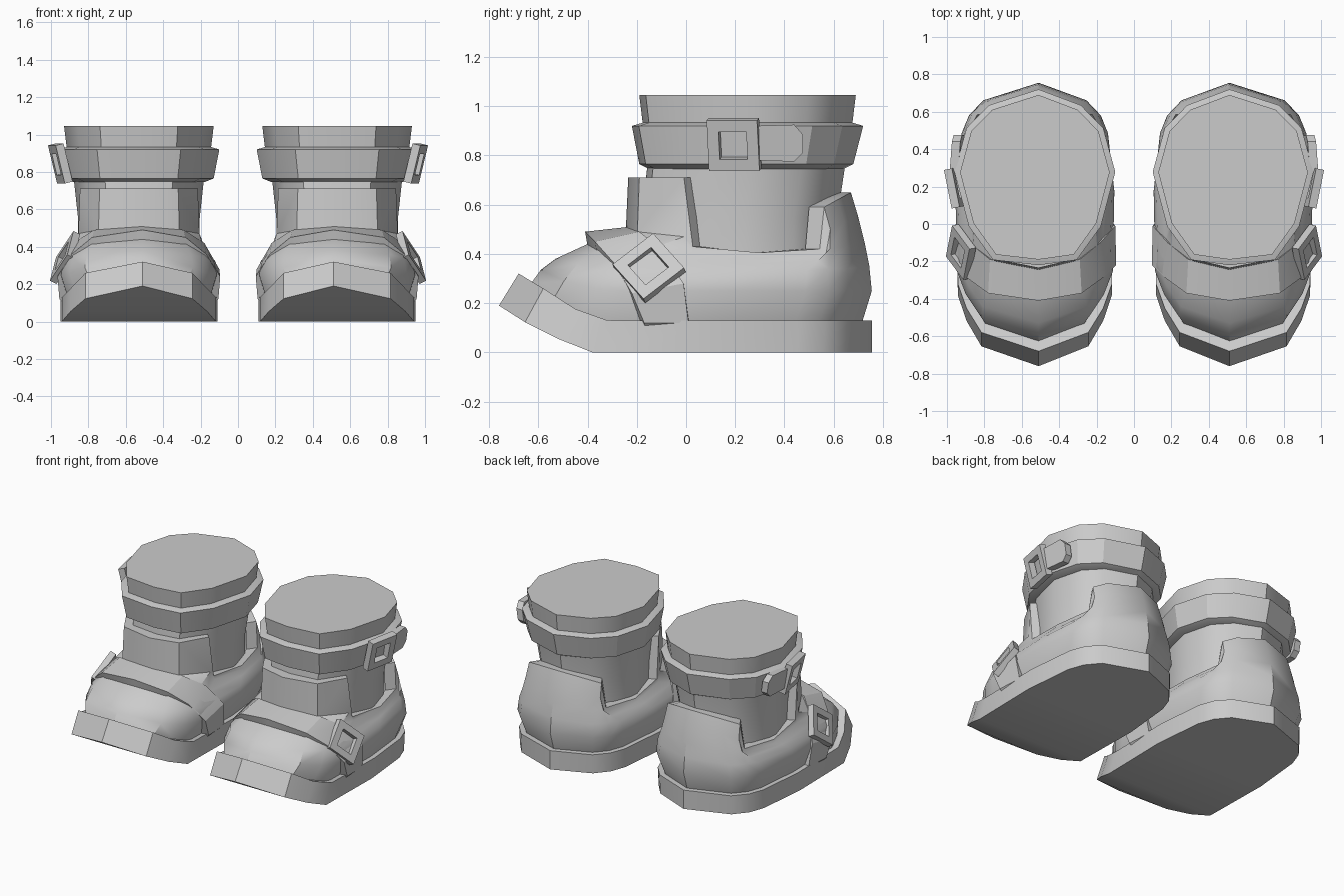
import bpy, bmesh, math
from mathutils import Vector

cube = bpy.data.objects.get("Cube")
if cube:
    bpy.data.objects.remove(cube)

CENTRE = 0.53   # x of one boot, the other is mirrored
APEX = -0.02    # toe and heel points lean towards the middle

grey = bpy.data.materials.new("plain grey")
grey.use_nodes = True
grey.diffuse_color = (0.6, 0.6, 0.6, 1)
grey.node_tree.nodes["Principled BSDF"].inputs["Base Color"].default_value = (0.6, 0.6, 0.6, 1)

# Half outlines from front point to back point: (width share, length share)
FOOT = [(0, 0), (.68, .07), (.87, .16), (.98, .25), (1, .57), (.92, .8), (.83, .87), (.65, .93), (0, 1)]
ANKLE = [(0, 0), (.6, .05), (.9, .25), (.93, .29), (1, .59), (.85, .86), (.79, .88), (.58, .94), (0, 1)]
CUFF = [(0, 0), (.52, .03), (.82, .22), (1, .53), (.85, .78), (.57, .91), (0, 1)]


def lerp_table(table, y):
    for (a, za), (b, zb) in zip(table, table[1:]):
        if y <= b:
            return za + (zb - za) * max(0, (y - a) / (b - a))
    return table[-1][1]


def ring(outline, width, front, back, z):
    """Symmetric loop; z is a number, a list per column or a table by y."""
    half = []
    for i, (u, v) in enumerate(outline):
        y = front + v * (back - front)
        if isinstance(z, (int, float)):
            h = z
        elif isinstance(z[0], tuple):
            h = lerp_table(z, y)
        else:
            h = z[i]
        half.append((u * width, y, h))
    other = [(-x, y, h) for x, y, h in half[-2:0:-1]]
    return [Vector((CENTRE + (x if x else APEX), y, h)) for x, y, h in half + other]


def blend(t):
    return [(a + (c - a) * t, b + (d - b) * t) for (a, b), (c, d) in zip(FOOT, ANKLE)]


def loft(name, rings, caps=True, wrap=False, angle=35):
    bm = bmesh.new()
    loops = [[bm.verts.new(p) for p in r] for r in rings]
    n = len(loops[0])
    for a, b in zip(loops, loops[1:] + (loops[:1] if wrap else [])):
        for i in range(n):
            j = (i + 1) % n
            bm.faces.new((a[i], a[j], b[j], b[i]))
    if caps and not wrap:
        # Close the ends with strips running from side to side
        for r in (loops[0], loops[-1]):
            for i in range(n // 2):
                strip = list(dict.fromkeys((r[i], r[i + 1], r[n - i - 1], r[-i])))
                if len(strip) > 2:
                    bm.faces.new(strip)
    bmesh.ops.recalc_face_normals(bm, faces=bm.faces)
    mesh = bpy.data.meshes.new(name)
    bm.to_mesh(mesh)
    bm.free()
    mesh.materials.append(grey)
    obj = bpy.data.objects.new(name, mesh)
    bpy.context.collection.objects.link(obj)
    bpy.ops.object.select_all(action='DESELECT')
    obj.select_set(True)
    bpy.context.view_layer.objects.active = obj
    bpy.ops.object.shade_smooth_by_angle(angle=math.radians(angle))
    obj.modifiers.new("pair", 'MIRROR').use_clip = False
    return obj


def buckle(name, centre, along, across, outer, inner, depth):
    """Square frame with a square hole."""
    c, a = Vector(centre), Vector(along).normalized()
    n = a.cross(Vector(across)).normalized()
    b = n.cross(a)

    def square(r, d):
        return [c + a * r * s + b * r * t + n * d
                for s, t in ((-1, -1), (1, -1), (1, 1), (-1, 1))]
    loft(name, [square(outer, -depth), square(outer, depth),
                square(inner, depth), square(inner, -depth)], wrap=True)


# Sole with upturned toe
bottom = [(-.76, .19), (-.65, .12), (-.52, .055), (-.385, 0), (1, 0)]
top = [(-.68, .32), (-.58, .26), (-.44, .17), (-.32, .13), (1, .13)]
loft("sole", [ring(FOOT, .42, -.76, .755, bottom), ring(FOOT, .42, -.68, .755, top)])

# Shoe body: toe dome, tongue and heel flap
edge = [.71, .71, .71, .43, .405, .42, .59, .62, .65]
loft("shoe_body", [
    ring(FOOT, .385, -.63, .715, [(y, z - .01) for y, z in top]),
    ring(FOOT, .425, -.59, .755, [.335, .29, .26, .25, .25, .25, .25, .25, .25]),
    ring(FOOT, .41, -.53, .745, [.38, .36, .34, .32, .32, .33, .34, .34, .35]),
    ring(blend(.5), .38, -.40, .725, [.44, .43, .41, .37, .36, .37, .42, .43, .45]),
    ring(ANKLE, .36, -.245, .70, [.49, .49, .47, .41, .385, .395, .5, .53, .55]),
    ring(ANKLE, .35, -.235, .67, edge),
    ring(ANKLE, .30, -.16, .59, edge),
], caps=False)

# Ankle shaft, strap band and cuff
loft("shaft", [ring(CUFF, .325, -.18, .61, .36), ring(CUFF, .325, -.18, .615, .55),
               ring(CUFF, .35, -.155, .65, .78)])
loft("ankle_strap", [ring(CUFF, .35, -.15, .64, .745), ring(CUFF, .40, -.19, .68, .765),
                     ring(CUFF, .43, -.22, .72, .92), ring(CUFF, .38, -.17, .67, .935)], angle=25)
loft("cuff", [ring(CUFF, .38, -.17, .67, .88), ring(CUFF, .40, -.19, .69, 1.045)])

# Instep strap: front and back edges from the crown down to the sole
front_edge = [(0, -.41, .49), (.25, -.37, .45), (.36, -.29, .36), (.435, -.22, .24), (.425, -.17, .12)]
back_edge = [(0, -.23, .51), (.24, -.19, .49), (.35, -.1, .42), (.43, -.01, .28), (.415, .01, .12)]
sections = []
for side in (-1, 1):
    for f, b in list(zip(front_edge, back_edge))[::side]:
        if side == 1 and f[0] == 0:
            continue
        shift = CENTRE + (0 if f[0] else APEX)
        sections.append([Vector((shift + side * x * k, y + dy, z - dz))
                         for (x, y, z), k, dy, dz in ((f, 1, 0, 0), (b, 1, 0, 0),
                                                      (b, .87, .01, .06), (f, .87, .01, .06))])
loft("instep_strap", sections, angle=30)

# Buckles on the outer sides
buckle("ankle_buckle", (.95, .195, .845), (.04, .2, 0), (.05, 0, .2), .105, .058, .022)
buckle("instep_buckle", (.925, -.15, .342), (.1, .135, -.15), (0, .19, .07), .105, .06, .02)

# Strap end with a pointed tip
tip = [(.28, .78), (.44, .775), (.475, .81), (.475, .885), (.44, .925), (.28, .92)]
loft("strap_end", [[Vector((.955 + d + .15 * (z - .85) - .08 * (y - .28), y, z)) for y, z in tip]
                   for d in (-.025, .02)])
